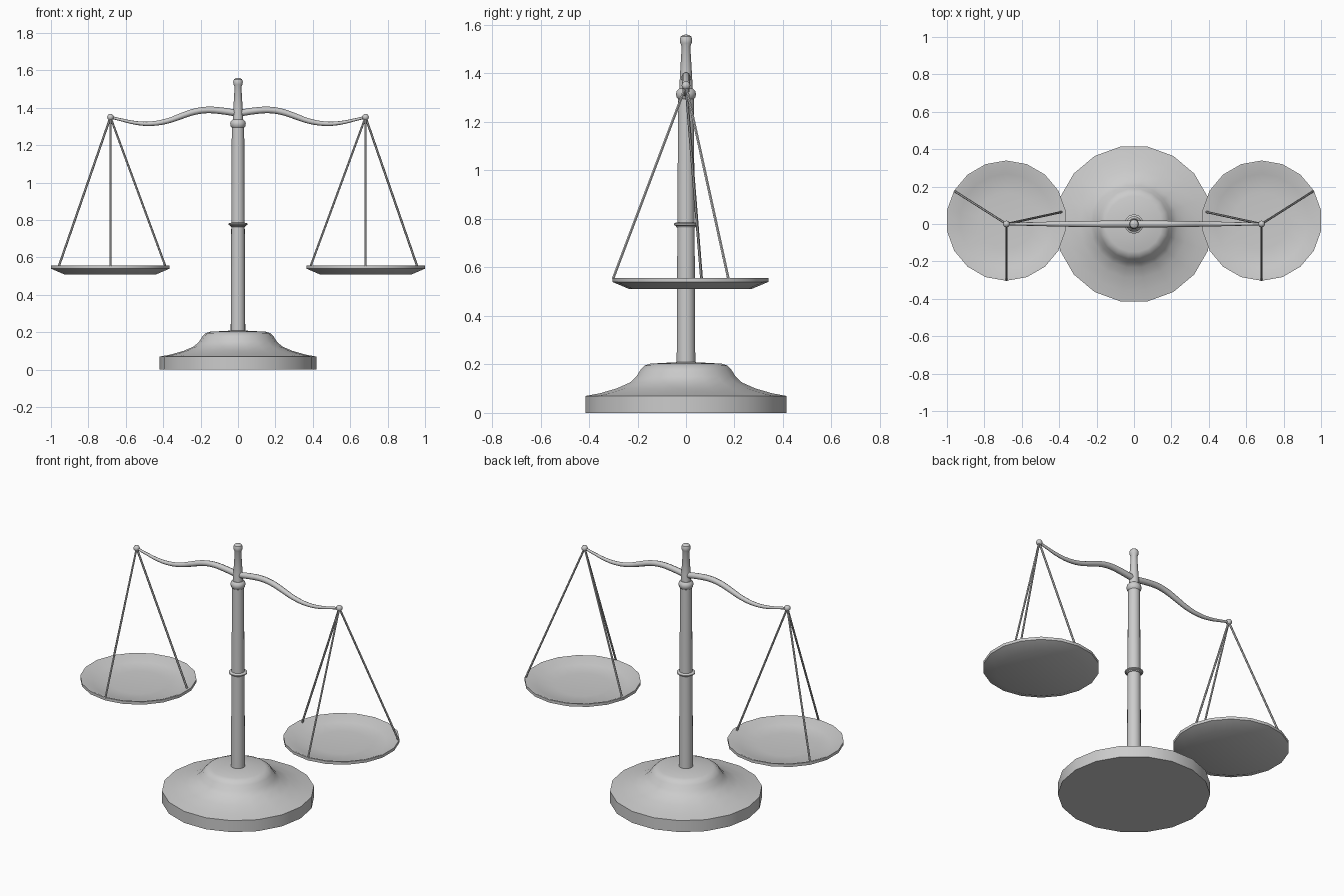
import bpy, bmesh, math
from mathutils import Vector

if "Cube" in bpy.data.objects:
    bpy.data.objects.remove(bpy.data.objects["Cube"])


def finish(obj, angle=35):
    bpy.ops.object.select_all(action='DESELECT')
    obj.select_set(True)
    bpy.context.view_layer.objects.active = obj
    bpy.ops.object.shade_smooth_by_angle(angle=math.radians(angle))
    return obj


def add_mesh(name, bm):
    bmesh.ops.remove_doubles(bm, verts=bm.verts, dist=1e-5)
    bmesh.ops.recalc_face_normals(bm, faces=bm.faces)
    mesh = bpy.data.meshes.new(name)
    bm.to_mesh(mesh)
    bm.free()
    obj = bpy.data.objects.new(name, mesh)
    bpy.context.collection.objects.link(obj)
    return finish(obj)


def lathe(name, profile, sides, centre=(0, 0), turn=0.0):
    """Revolve (radius, z) points about a vertical axis."""
    bm = bmesh.new()
    rings = []
    for r, z in profile:
        rings.append([bm.verts.new((centre[0] + r * math.cos(turn + 2 * math.pi * i / sides),
                                    centre[1] + r * math.sin(turn + 2 * math.pi * i / sides), z))
                      for i in range(sides)])
    for a, b in zip(rings, rings[1:]):
        for i in range(sides):
            j = (i + 1) % sides
            bm.faces.new((a[i], a[j], b[j], b[i]))
    bmesh.ops.dissolve_degenerate(bm, dist=1e-6, edges=bm.edges)
    return add_mesh(name, bm)


def tube(name, points, resolution=1, bevel_res=1):
    """Round tube through (x, y, z, radius) points."""
    curve = bpy.data.curves.new(name, 'CURVE')
    curve.dimensions = '3D'
    curve.bevel_depth = 1.0
    curve.bevel_resolution = bevel_res
    curve.use_fill_caps = True
    curve.resolution_u = resolution
    spline = curve.splines.new('BEZIER')
    spline.bezier_points.add(len(points) - 1)
    for p, (x, y, z, r) in zip(spline.bezier_points, points):
        p.co = (x, y, z)
        p.radius = r
        p.handle_left_type = p.handle_right_type = 'AUTO'
    temp = bpy.data.objects.new(name + "_path", curve)
    bpy.context.collection.objects.link(temp)
    bpy.context.view_layer.update()
    mesh = bpy.data.meshes.new_from_object(
        temp.evaluated_get(bpy.context.evaluated_depsgraph_get()))
    bpy.data.objects.remove(temp)
    obj = bpy.data.objects.new(name, mesh)
    bpy.context.collection.objects.link(obj)
    return finish(obj, 50)


# Stepped foot
lathe("base", [(0, 0), (0.42, 0), (0.42, 0.07), (0.36, 0.081), (0.29, 0.101),
               (0.235, 0.125), (0.208, 0.15), (0.19, 0.178), (0.173, 0.195),
               (0.15, 0.203), (0.04, 0.209), (0, 0.209)], 18)

# Column and its rings
lathe("column", [(0, 0.2), (0.039, 0.2), (0.036, 0.77), (0.033, 1.31), (0, 1.31)], 18)
lathe("middle_ring", [(0.03, 0.763), (0.04, 0.765), (0.043, 0.771), (0.051, 0.775),
                      (0.051, 0.781), (0.043, 0.785), (0.03, 0.787)], 18)
lathe("collar", [(0, 1.293), (0.032, 1.293), (0.039, 1.301), (0.042, 1.315),
                 (0.039, 1.328), (0.03, 1.337), (0, 1.337)], 18)
lathe("finial", [(0, 1.33), (0.028, 1.33), (0.026, 1.38), (0.018, 1.512),
                 (0.024, 1.525), (0.026, 1.54), (0.022, 1.552), (0.012, 1.559),
                 (0, 1.56)], 18)

# Curved beam, the right half mirrored to the left
half = [(0.08, 1.383, 0.018), (0.16, 1.389, 0.0175), (0.23, 1.38, 0.017),
        (0.3, 1.357, 0.016), (0.38, 1.329, 0.014), (0.47, 1.315, 0.012),
        (0.55, 1.32, 0.010), (0.62, 1.335, 0.008), (0.682, 1.35, 0.007)]
path = [(-x, 0, z, r) for x, z, r in reversed(half)]
path += [(0, 0, 1.373, 0.018)] + [(x, 0, z, r) for x, z, r in half]
tube("beam", path, 3, 2)

# Hanging pans with wires and pivots
for side, s in (("left", -1), ("right", 1)):
    top = Vector((s * 0.682, 0, 1.35))
    bm = bmesh.new()
    bmesh.ops.create_uvsphere(bm, u_segments=14, v_segments=8, radius=0.018)
    bmesh.ops.translate(bm, verts=bm.verts, vec=top)
    add_mesh(side + "_pivot", bm)

    lathe(side + "_pan", [(0, 0.51), (0.25, 0.51), (0.3215, 0.54), (0.3215, 0.557),
                          (0.312, 0.557), (0.25, 0.532), (0.15, 0.525), (0, 0.523)],
          18, (s * 0.683, 0.018), math.pi / 2)

    for i, (x, y) in enumerate([(0.682, -0.301), (0.958, 0.175), (0.388, 0.064)]):
        tube(f"{side}_wire_{i + 1}", [(*top, 0.006), (s * x, y, 0.553, 0.006)])
